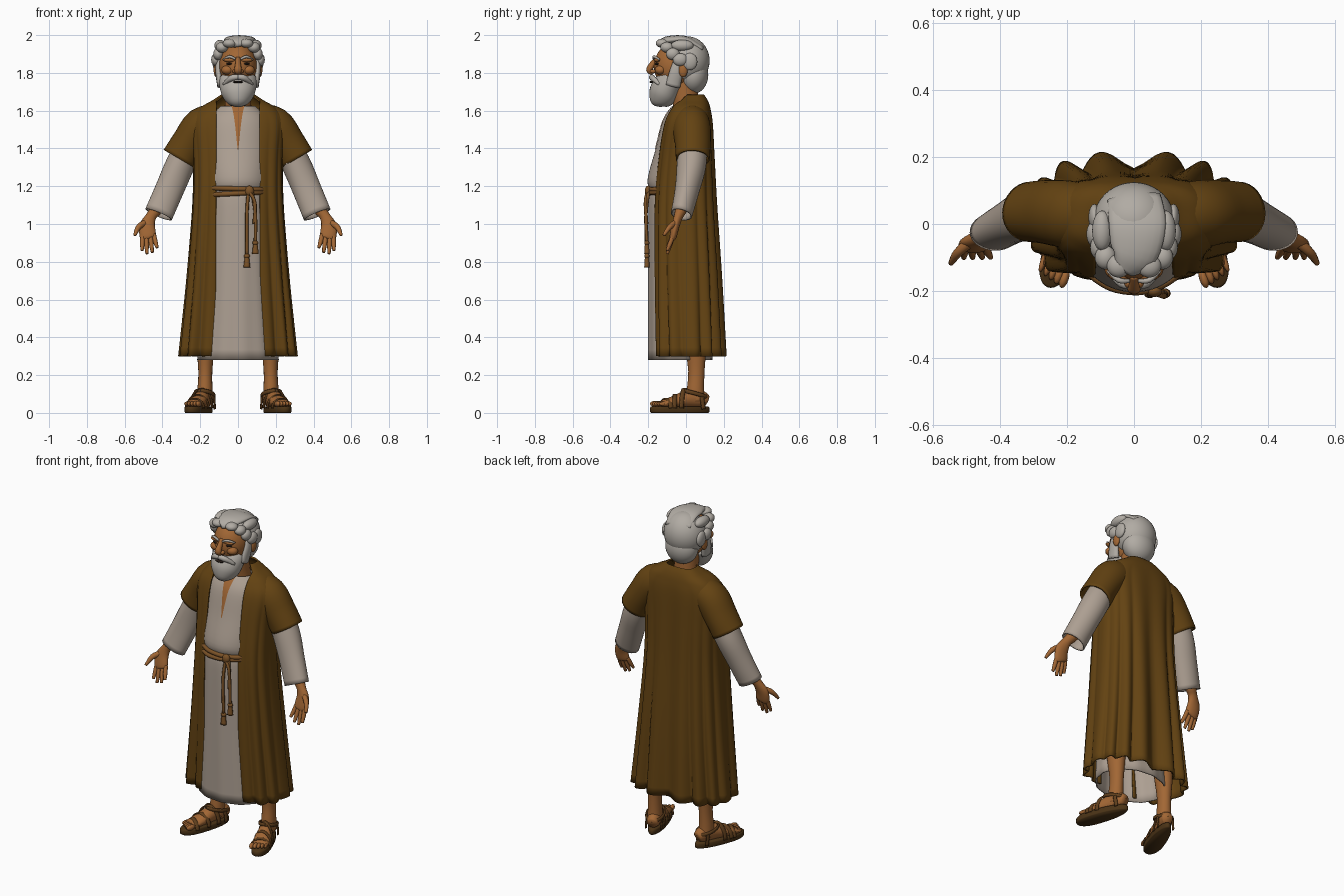
import bpy, bmesh
from math import sin, cos, pi, asin, radians
from mathutils import Vector, Matrix

if "Cube" in bpy.data.objects:
    bpy.data.objects.remove(bpy.data.objects["Cube"])


def material(name, rgb):
    m = bpy.data.materials.new(name)
    m.use_nodes = True
    m.diffuse_color = (*rgb, 1)
    b = next(n for n in m.node_tree.nodes if n.type == 'BSDF_PRINCIPLED')
    b.inputs["Base Color"].default_value = (*rgb, 1)
    b.inputs["Roughness"].default_value = 0.8
    return m


COAT = material("brown wool", (0.125, 0.055, 0.006))
LINEN = material("undyed linen", (0.42, 0.35, 0.29))
SKIN = material("skin", (0.36, 0.135, 0.035))
HAIR = material("grey hair", (0.44, 0.41, 0.37))
ROPE = material("rope", (0.2, 0.085, 0.02))
LEATHER = material("sandal leather", (0.12, 0.05, 0.012))
SOLE = material("sandal sole", (0.07, 0.033, 0.008))
DARK = material("dark eye", (0.02, 0.012, 0.008))


def finish(name, bm, mat, solid=0, subsurf=0):
    bmesh.ops.recalc_face_normals(bm, faces=bm.faces)
    me = bpy.data.meshes.new(name)
    bm.to_mesh(me)
    bm.free()
    me.materials.append(mat)
    for p in me.polygons:
        p.use_smooth = True
    ob = bpy.data.objects.new(name, me)
    bpy.context.collection.objects.link(ob)
    if solid:
        mod = ob.modifiers.new("thickness", 'SOLIDIFY')
        mod.thickness = solid
        mod.offset = -1
    if subsurf:
        ob.modifiers.new("smooth", 'SUBSURF').levels = subsurf
    return ob


def spline(table, t):
    """Smooth lookup through the rows of a table, t from 0 to 1."""
    f = t * (len(table) - 1)
    i = min(int(f), len(table) - 2)
    u = f - i
    rows = [table[max(0, min(len(table) - 1, i + k))] for k in (-1, 0, 1, 2)]
    return [b + 0.5 * u * (c - a + u * (2 * a - 5 * b + 4 * c - d + u * (3 * (b - c) + d - a)))
            for a, b, c, d in zip(*rows)]


def loft(bm, rings, closed=True, caps=False):
    vs = [[bm.verts.new(p) for p in r] for r in rings]
    n = len(vs[0])
    for a, b in zip(vs, vs[1:]):
        for i in range(n if closed else n - 1):
            j = (i + 1) % n
            bm.faces.new((a[i], a[j], b[j], b[i]))
    if caps:
        bm.faces.new(vs[0])
        bm.faces.new(vs[-1])


def tube(bm, table, steps=12, n=16, caps=True, axis=(0, 1, 0), wrinkle=0):
    """Sweep ellipses along rows of x, y, z, radius across, radius along axis."""
    pts = [spline(table, i / steps) for i in range(steps + 1)]
    rings = []
    for i, p in enumerate(pts):
        t = Vector(pts[min(i + 1, steps)][:3]) - Vector(pts[max(i - 1, 0)][:3])
        u = Vector(axis)
        u = (u - t * (u.dot(t) / t.length_squared)).normalized()
        v = t.normalized().cross(u)
        ring = []
        for k in range(n):
            a = 2 * pi * k / n
            r = 1 + wrinkle * sin(3 * a + i * 0.3)
            ring.append(Vector(p[:3]) + r * (v * cos(a) * p[3] + u * sin(a) * p[4]))
        rings.append(ring)
    loft(bm, rings, caps=caps)


def blob(bm, c, r, rot=None, seg=24):
    m = Matrix.Translation(c) @ (rot or Matrix()) @ Matrix.Diagonal((*r, 1))
    bmesh.ops.create_uvsphere(bm, u_segments=seg, v_segments=seg // 2, radius=1, matrix=m)


def blobs(name, mat, items):
    bm = bmesh.new()
    for c, r in items:
        blob(bm, c, r)
    return finish(name, bm, mat)


def power(v, p):
    return (abs(v) ** p) * (1 if v >= 0 else -1)


# Open coat: z, half width, front y, back y, fold depth
coat = [(1.685, .09, -.01, .095, 0), (1.655, .135, -.05, .115, 0), (1.61, .205, -.085, .13, 0),
        (1.53, .245, -.12, .14, .004), (1.35, .235, -.15, .145, .01), (1.1, .235, -.17, .15, .02),
        (.7, .262, -.165, .165, .034), (.3, .297, -.15, .172, .052)]
P = .72
rings = []
for i in range(41):
    z, w, yf, yb, fold = spline(coat, i / 40)
    edge = min(.115, w * .85)
    a0 = asin((edge / w) ** (1 / P))
    ring = []
    for k in range(151):
        a = a0 + (2 * pi - 2 * a0) * k / 150
        d = fold * (abs(sin(7.5 * (a - pi))) - .1) * min(1, .25 + k / 20, .25 + (150 - k) / 20)
        x, y = power(sin(a), P), -power(cos(a), P)
        ring.append((x * w + d * .45 * sin(a), (yf + yb) / 2 + y * (yb - yf) / 2 - d * cos(a), z))
    rings.append(ring)
bm = bmesh.new()
loft(bm, rings, closed=False)
finish("coat", bm, COAT, solid=.01)

# Tunic: z, half width, front y, back y
tunic = [(1.625, .09, -.07, .06), (1.55, .16, -.12, .1), (1.4, .175, -.16, .11), (1.24, .17, -.203, .11),
         (1.17, .165, -.19, .11), (1.1, .17, -.198, .11), (.7, .185, -.2, .12), (.28, .215, -.2, .14)]


def tunic_ring(t, grow=0, n=72):
    z, w, yf, yb = spline(tunic, t)
    out = []
    for k in range(n):
        a = 2 * pi * k / n
        g = grow + .004 * sin(12 * a) * max(0, t - .45)
        out.append(((w + g) * sin(a), (yf + yb) / 2 - ((yb - yf) / 2 + g) * cos(a), z))
    return out


bm = bmesh.new()
loft(bm, [tunic_ring(i / 36) for i in range(37)])
finish("tunic", bm, LINEN, solid=.008)

# Neck slit laid over the tunic front
bm = bmesh.new()
rows = []
for i in range(9):
    z, w, yf, yb = spline(tunic, i / 8 * .29)
    h = .033 * (1 - i / 8) + .002
    rows.append([(-h, yf - .001, z), (0, yf - .004, z), (h, yf - .001, z)])
loft(bm, rows, closed=False)
finish("neck_opening", bm, SKIN)

# Rope belt, knot and hanging ends
bm = bmesh.new()
for dz, tilt in ((-.008, .05), (.016, -.03)):
    arc = [(x, y, z + dz + tilt * x, .013, .013) for x, y, z in
           [p for p in tunic_ring(4 / 7, .01)[-18:] + tunic_ring(4 / 7, .01)[:19]]]
    tube(bm, arc, 48, 8, axis=(0, 0, 1))
blob(bm, (.06, -.2, 1.175), (.024, .018, .028))
finish("rope_belt", bm, ROPE)
bm = bmesh.new()
for x, x2, end in ((.055, .047, .77), (.075, .092, .84)):
    tube(bm, [(x, -.198, 1.17, .009, .009), (x2, -.212, 1.05, .009, .009), (x2, -.207, end + .06, .009, .009)], 10, 8)
    blob(bm, (x2, -.207, end + .06), (.016, .014, .014), seg=12)
    tube(bm, [(x2, -.207, end + .06, .011, .011), (x2, -.207, end, .018, .015)], 4, 10)
tube(bm, [(.06, -.205, 1.17, .009, .009), (.09, -.215, 1.11, .009, .009), (.085, -.208, 1.0, .009, .009)], 10, 8)
finish("belt_tassels", bm, ROPE)

# Arms, hands, legs and sandals
for side, s in (("left", 1), ("right", -1)):
    def limb(name, mat, tables, solid=0, **kw):
        bm = bmesh.new()
        for t in tables:
            tube(bm, [(s * r[0], *r[1:]) for r in t], caps=not solid, **kw)
        return finish(side + "_" + name, bm, mat, solid)

    limb("coat_sleeve", COAT, [[(.1, .03, 1.545, .09, .085), (.19, .03, 1.52, .1, .1), (.26, .035, 1.43, .093, .095),
                                (.312, .035, 1.345, .094, .09)]], solid=.01, n=32, wrinkle=.015)
    limb("tunic_sleeve", LINEN, [[(.23, .035, 1.47, .07, .075), (.305, .03, 1.32, .077, .078),
                                  (.365, .005, 1.18, .076, .065), (.42, -.025, 1.05, .076, .057)]],
         solid=.008, n=32, wrinkle=.02)
    limb("forearm", SKIN, [[(.37, .0, 1.17, .04, .04), (.43, -.025, 1.08, .033, .032), (.46, -.04, 1.04, .028, .024),
                            (.48, -.055, .99, .041, .021), (.477, -.068, .935, .043, .019), (.474, -.072, .92, .03, .012)]], steps=20)
    # Fingers fan down from the palm, thumb points outward
    fingers = [[(x, -.066, .945, .012, .012), ((x + tip) / 2, -.084, (.935 + z) / 2, .012, .012),
                (tip, -.1, z, .008, .008)] for x, tip, z in
               ((.446, .428, .875), (.465, .453, .85), (.486, .482, .842), (.505, .508, .86))]
    thumb = [(.485, -.05, 1.01, .016, .016), (.525, -.085, .985, .015, .014), (.547, -.118, .94, .008, .008)]
    limb("fingers", SKIN, fingers + [thumb], steps=8, n=10)
    limb("leg", SKIN, [[(.17, .03, .6, .06, .065), (.172, .05, .38, .05, .058), (.173, .055, .22, .037, .043),
                        (.175, .05, .12, .04, .046), (.175, .05, .06, .04, .05)]], n=20)

    # Foot is modelled pointing along -y, then turned outward at the ankle
    turn = Matrix.Translation((s * .175, .05, 0)) @ Matrix.Rotation(s * radians(19), 4, 'Z')

    def foot_part(name, bm, mat):
        bm.transform(turn)
        finish(side + "_" + name, bm, mat)

    bm = bmesh.new()
    tube(bm, [(0, .062, .065, .03, .03), (0, .03, .075, .038, .045), (0, -.04, .075, .04, .047),
              (0, -.12, .058, .047, .032), (0, -.19, .047, .047, .018)], 14, 20, axis=(0, 0, 1))
    for k in range(5):
        blob(bm, (s * (k - 2) * .019, -.212 + .006 * k, .048), (.0135 - .0012 * k, .03, .016 - .001 * k), seg=12)
    foot_part("foot", bm, SKIN)

    # Sole outline scaled in layers
    bm = bmesh.new()
    outline = []
    for k in range(40):
        a = 2 * pi * k / 40
        outline.append((sin(a) * (.05 + .01 * cos(a)), -.088 - .165 * power(cos(a), .8)))
    loft(bm, [[(x * f, -.088 + (y + .088) * f, z) for x, y in outline]
              for f, z in ((.96, 0), (1, .006), (1, .028), (.96, .035))], caps=True)
    foot_part("sandal_sole", bm, SOLE)

    # Straps across toes and instep, around the heel, and up to the ankle
    bm = bmesh.new()
    for y, w, h, lean in ((-.165, .054, .075, .01), (-.115, .054, .096, -.02), (-.06, .05, .128, -.035)):
        tube(bm, [(w * cos(a), y + lean * cos(a) * s, .025 + (h - .025) * sin(a), .005, .013)
                  for a in [pi * k / 8 for k in range(9)]], 18, 8, axis=(0, 1, 0))
    tube(bm, [(.05 * sin(a), -.005 - .068 * cos(a), .1 + .018 * cos(a), .006, .011)
              for a in [2 * pi * k / 12 for k in range(13)]], 24, 8, axis=(0, 0, 1))
    for x in (-.045, .045):
        tube(bm, [(x, .03, .02, .005, .012), (x, .02, .09, .005, .012)], 4, 8)
    foot_part("sandal_straps", bm, LEATHER)

# Head
bm = bmesh.new()
tube(bm, [(0, .015, 1.54, .085, .065), (0, .0, 1.63, .07, .068), (0, -.015, 1.76, .065, .075)], n=24)
blob(bm, (0, -.055, 1.835), (.1, .115, .125), seg=32)
finish("head", bm, SKIN)
bm = bmesh.new()
tube(bm, [(0, -.155, 1.88, .012, .01), (0, -.178, 1.845, .015, .016), (0, -.195, 1.815, .02, .016),
          (0, -.175, 1.797, .014, .012)], n=12)
for s in (1, -1):
    blob(bm, (s * .017, -.175, 1.808), (.013, .016, .011), seg=12)
    blob(bm, (s * .055, -.135, 1.815), (.033, .03, .025))
    blob(bm, (s * .115, -.015, 1.815), (.014, .024, .038))
    blob(bm, (s * .042, -.152, 1.868), (.034, .018, .012))
finish("nose_cheeks_and_ears", bm, SKIN)
blobs("eyes", DARK, [((s * .042, -.151, 1.848), (.02, .013, .007)) for s in (1, -1)])
bm = bmesh.new()
for s in (1, -1):
    tube(bm, [(s * .014, -.17, 1.873, .006, .006), (s * .045, -.168, 1.886, .008, .008),
              (s * .078, -.14, 1.87, .005, .005)], 8, 8)
finish("eyebrows", bm, HAIR)

# Beard, moustache and sideburns
bm = bmesh.new()
tube(bm, [(0, -.15, 1.622, .015, .02), (0, -.145, 1.64, .05, .052), (0, -.125, 1.68, .075, .084),
          (0, -.1, 1.73, .078, .098), (0, -.075, 1.765, .07, .102)], 14, 28, axis=(1, 0, 0))
for s in (1, -1):
    tube(bm, [(s * .1, -.035, 1.88, .014, .025), (s * .104, -.05, 1.81, .016, .035), (s * .09, -.07, 1.73, .02, .04)], 8, 12)
    tube(bm, [(0, -.182, 1.778, .014, .014), (s * .035, -.176, 1.772, .016, .015), (s * .075, -.14, 1.74, .008, .01)], 8, 10)
finish("beard", bm, HAIR)
blobs("mouth", DARK, [((0, -.181, 1.752), (.028, .012, .006))])

# Hair cap with swept curls around the hairline
bm = bmesh.new()
blob(bm, (0, .008, 1.865), (.122, .117, .128), seg=40)
blob(bm, (0, .04, 1.79), (.1, .078, .1), seg=32)
tube(bm, [(-.03, -.135, 1.955, .02, .035), (.0, -.09, 1.972, .024, .07), (.01, .0, 1.975, .02, .085),
          (0, .08, 1.93, .02, .08)], 12, 20, axis=(1, 0, 0))
for s in (1, -1):
    for c, r in (((.118, -.03, 1.87), (.024, .04, .034)), ((.105, -.07, 1.9), (.026, .036, .032)),
                 ((.085, -.1, 1.935), (.032, .036, .028)), ((.045, -.125, 1.957), (.036, .035, .024)),
                 ((.118, .02, 1.86), (.018, .04, .045)), ((.095, -.02, 1.945), (.03, .06, .03))):
        blob(bm, (s * c[0], c[1], c[2]), r)
finish("hair", bm, HAIR)
